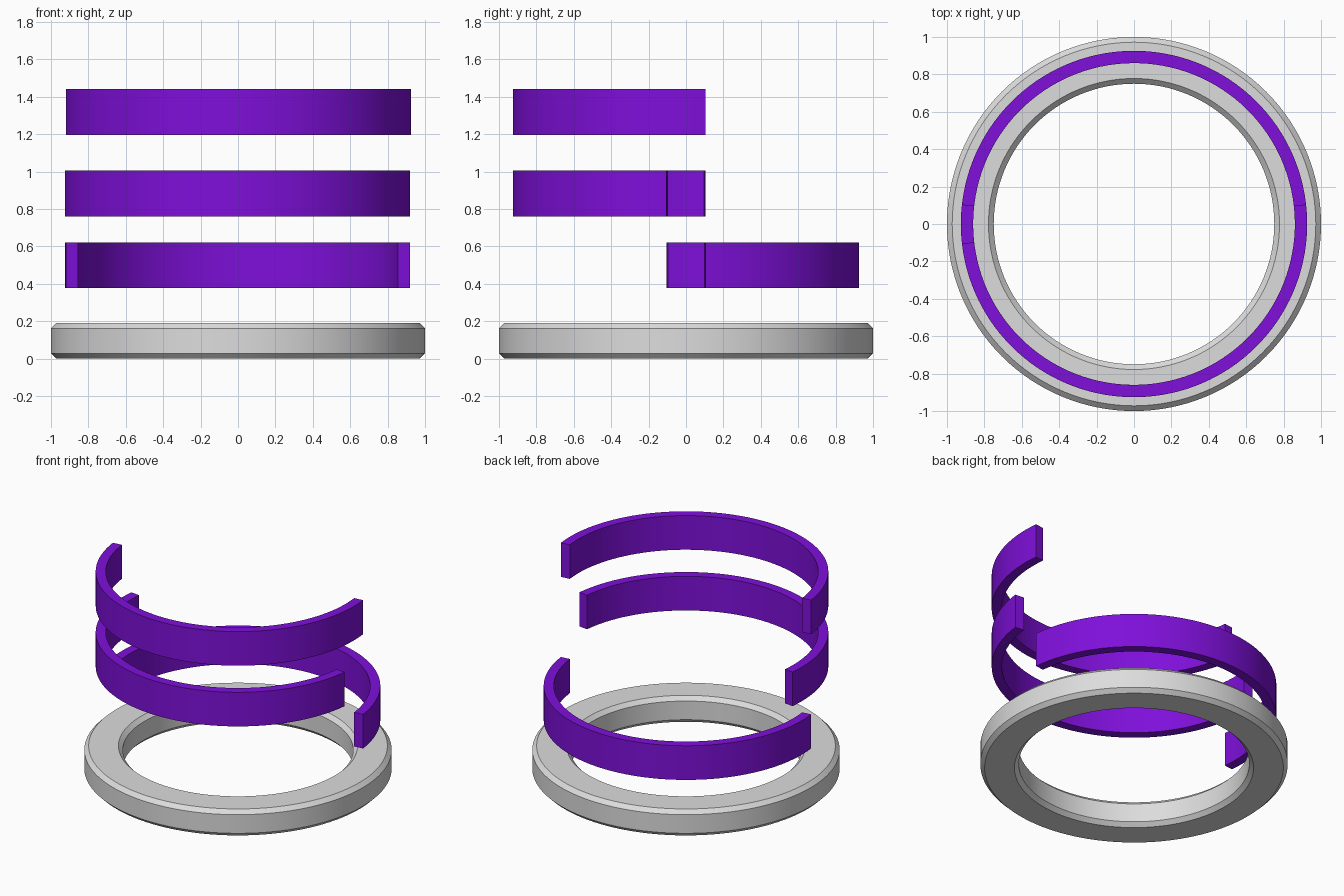
import bpy, bmesh, math

if "Cube" in bpy.data.objects:
    bpy.data.objects.remove(bpy.data.objects["Cube"])


def material(name, colour):
    m = bpy.data.materials.new(name)
    m.diffuse_color = (*colour, 1)
    m.use_nodes = True
    m.node_tree.nodes["Principled BSDF"].inputs["Base Color"].default_value = m.diffuse_color
    return m


grey = material("light grey", (0.72, 0.72, 0.72))
purple = material("purple", (0.21, 0.005, 0.70))


def sweep(name, profile, start, sweep_angle, steps, mat):
    """Turn a closed (radius, z) profile around the z axis."""
    closed = sweep_angle >= 360
    bm = bmesh.new()
    rings = []
    for i in range(steps if closed else steps + 1):
        a = math.radians(start + sweep_angle * i / steps)
        rings.append([bm.verts.new((r * math.cos(a), r * math.sin(a), z))
                      for r, z in profile])
    n = len(profile)
    for i in range(steps):
        a, b = rings[i], rings[(i + 1) % len(rings)]
        for j in range(n):
            k = (j + 1) % n
            bm.faces.new((a[j], b[j], b[k], a[k]))
    if not closed:
        bm.faces.new(rings[0])
        bm.faces.new(rings[-1][::-1])
    bmesh.ops.recalc_face_normals(bm, faces=bm.faces)
    mesh = bpy.data.meshes.new(name)
    bm.to_mesh(mesh)
    bm.free()
    mesh.materials.append(mat)
    ob = bpy.data.objects.new(name, mesh)
    bpy.context.collection.objects.link(ob)
    bpy.ops.object.select_all(action='DESELECT')
    ob.select_set(True)
    bpy.context.view_layer.objects.active = ob
    bpy.ops.object.shade_smooth_by_angle(angle=math.radians(30))


# Base ring with chamfered edges
inner, outer, height, c = 0.75, 1.0, 0.19, 0.028
sweep("base_ring",
      [(inner + c, 0), (outer - c, 0), (outer, c), (outer, height - c),
       (outer - c, height), (inner + c, height), (inner, height - c), (inner, c)],
      0, 360, 128, grey)

# Floating half-turn bands, each twisted slightly from the x axis
tilt = 6.5
for name, z, start in (("lower_band", 0.377, tilt),
                       ("middle_band", 0.761, 180 - tilt),
                       ("upper_band", 1.197, 180 + tilt)):
    sweep(name, [(0.86, z), (0.926, z), (0.926, z + 0.245), (0.86, z + 0.245)],
          start, 180, 64, purple)
